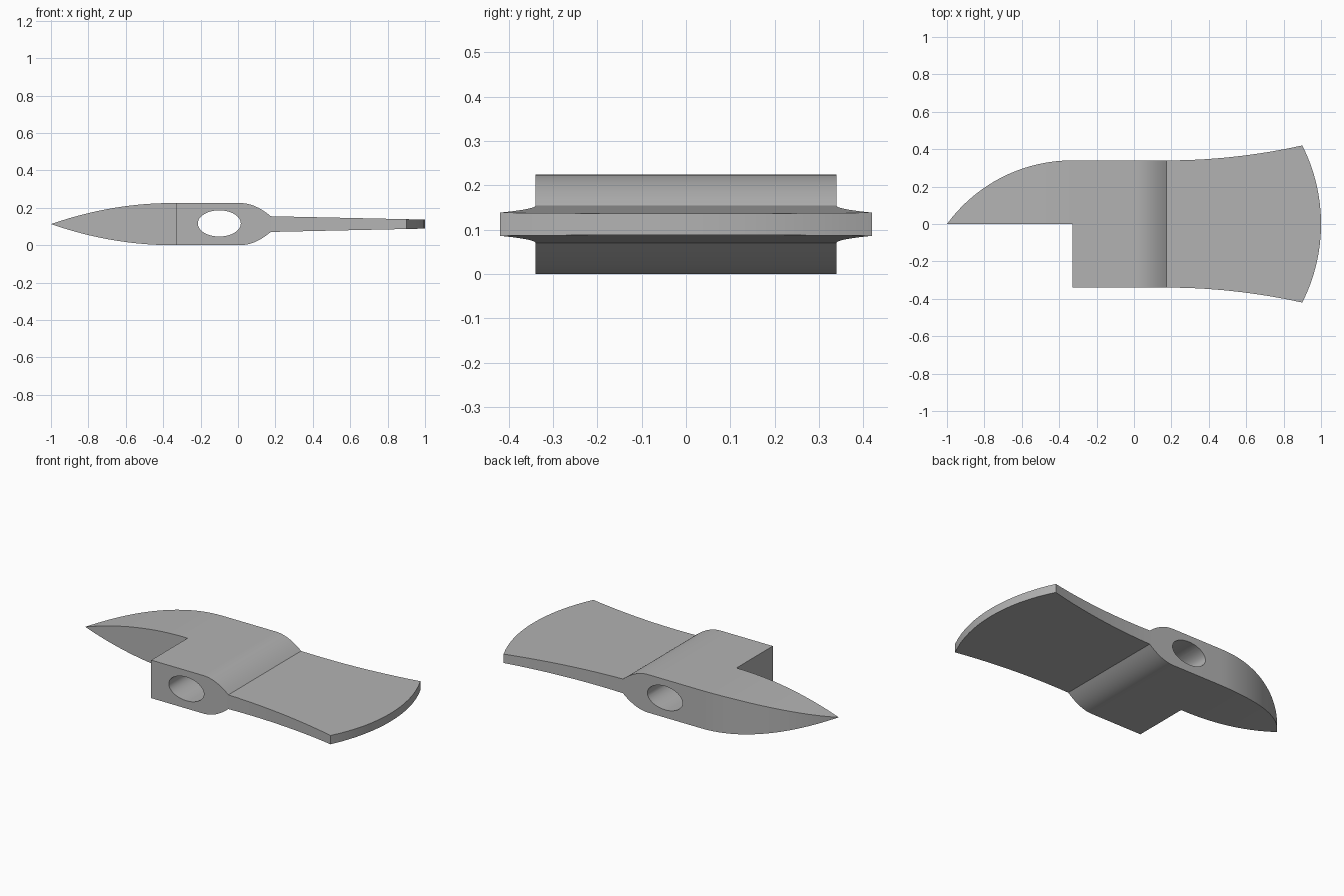
import bpy, bmesh, math

cube = bpy.data.objects.get("Cube")
if cube:
    bpy.data.objects.remove(cube, do_unlink=True)

STEP, NECK, CORNER = -0.33, 0.175, 0.9      # notch, blade root, blade corners
MID, HALF, WIDE = 0.1125, 0.1125, 0.34      # mid height, half thickness, half width
ROWS = 16


def half_width(x):
    """Plan outline: arced spike, straight eye block, flared blade."""
    if x < STEP:
        r = ((STEP + 1) ** 2 + WIDE ** 2) / (2 * WIDE)
        return max(0, WIDE - r + math.sqrt(r * r - (x - STEP) ** 2))
    if x <= NECK:
        return WIDE
    return WIDE + 0.08 * ((x - NECK) / (CORNER - NECK)) ** 2


def half_thickness(x):
    """Side profile: pointed spike, thick eye block, thin tapered blade."""
    if x < -0.35:
        return max(0, HALF * (1 - ((x + 0.35) / 0.65) ** 2))
    if x <= 0.01:
        return HALF
    if x <= NECK:
        return 0.042 + (HALF - 0.042) * (1 - ((x - 0.01) / (NECK - 0.01)) ** 2)
    return 0.042 - 0.018 * (x - NECK) / (1 - NECK)


def plan_point(x, row):
    """Point on the mid plane; the blade bulges forward to its cutting arc."""
    v = row / ROWS * 2 - 1
    y = v * half_width(x)
    if x > NECK:
        k = (x - NECK) / (CORNER - NECK)
        r, edge = 0.932, v * 0.42
        x += k * (math.sqrt(r * r - edge * edge) - (r - 0.1))
    return x, y, 0


def span(a, b, n):
    return [a + (b - a) * i / n for i in range(n)]


def finish(bm, name):
    mesh = bpy.data.meshes.new(name)
    bm.to_mesh(mesh)
    bm.free()
    ob = bpy.data.objects.new(name, mesh)
    bpy.context.collection.objects.link(ob)
    return ob


steel = bpy.data.materials.new("grey steel")
steel.use_nodes = True
colour = (0.45, 0.45, 0.45, 1)
steel.diffuse_color = colour
steel.node_tree.nodes["Principled BSDF"].inputs["Base Color"].default_value = colour

# Flat plan of the head, with the lower half of the spike left out
stations = (span(-1, STEP, 24) + span(STEP, 0.01, 2) + span(0.01, NECK, 12)
            + span(NECK, CORNER, 14) + [CORNER])
bm = bmesh.new()
for a, b in zip(stations, stations[1:]):
    first = ROWS // 2 if b < STEP + 0.001 else 0
    for row in range(first, ROWS):
        corners = [(a, row), (b, row), (b, row + 1), (a, row + 1)]
        if half_width(a) < 0.0001:
            corners.pop()
        bm.faces.new([bm.verts.new(plan_point(*c)) for c in corners])
bmesh.ops.remove_doubles(bm, verts=bm.verts, dist=0.0001)

# Thicken the plan evenly above and below the mid plane
lower = list(bm.verts)
new = bmesh.ops.extrude_face_region(bm, geom=list(bm.faces), use_keep_orig=True)
upper = [g for g in new["geom"] if isinstance(g, bmesh.types.BMVert)]
for verts, side in ((lower, -1), (upper, 1)):
    for v in verts:
        v.co.z = MID + side * half_thickness(v.co.x)
bmesh.ops.remove_doubles(bm, verts=bm.verts, dist=0.0001)
bmesh.ops.recalc_face_normals(bm, faces=bm.faces)
head = finish(bm, "axe_head")
head.data.materials.append(steel)

# Oval eye through the block for the handle
bm = bmesh.new()
bmesh.ops.create_cone(bm, cap_ends=True, segments=48, radius1=1, radius2=1, depth=1)
for v in bm.verts:
    x, y, z = v.co
    v.co = (-0.1 + 0.115 * x, z, 0.116 + 0.07 * y)
bmesh.ops.recalc_face_normals(bm, faces=bm.faces)
cutter = finish(bm, "eye_cutter")
cutter.data.materials.append(steel)
cutter.hide_render = True

bpy.context.view_layer.objects.active = head
head.select_set(True)
cut = head.modifiers.new("eye", "BOOLEAN")
cut.operation, cut.solver, cut.object = "DIFFERENCE", "EXACT", cutter
bpy.ops.object.modifier_apply(modifier=cut.name)
bpy.data.objects.remove(cutter, do_unlink=True)
bpy.ops.object.shade_smooth_by_angle(angle=math.radians(30))
